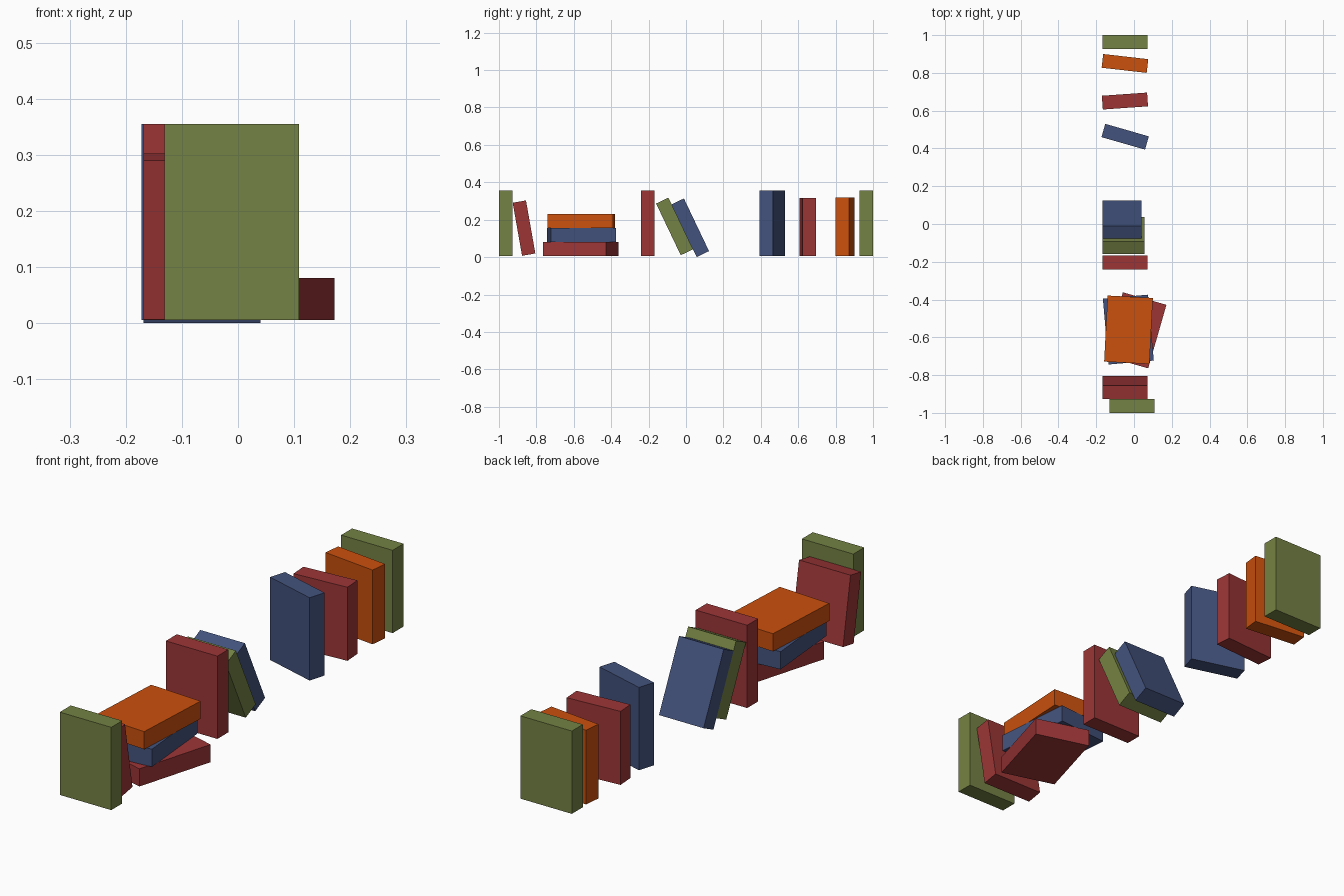
import bpy
import bmesh
from math import radians

if "Cube" in bpy.data.objects:
    bpy.data.objects.remove(bpy.data.objects["Cube"])


def material(name, rgb):
    m = bpy.data.materials.new(name)
    m.diffuse_color = (*rgb, 1.0)
    m.use_nodes = True
    m.node_tree.nodes["Principled BSDF"].inputs["Base Color"].default_value = m.diffuse_color
    return m


GREEN = material("olive green", (0.175, 0.223, 0.057))
RED = material("dark red", (0.335, 0.036, 0.037))
BLUE = material("slate blue", (0.057, 0.086, 0.205))
ORANGE = material("burnt orange", (0.60, 0.081, 0.004))


def book(name, mat, centre, size, lean=0, turn=0):
    """A plain box: lean tips the top towards -y, turn spins about z (degrees)."""
    mesh = bpy.data.meshes.new(name)
    bm = bmesh.new()
    bmesh.ops.create_cube(bm, size=1)
    bmesh.ops.scale(bm, vec=size, verts=bm.verts)
    bm.to_mesh(mesh)
    bm.free()
    mesh.materials.append(mat)
    ob = bpy.data.objects.new(name, mesh)
    ob.location = centre
    ob.rotation_euler = (radians(lean), 0, radians(turn))
    bpy.context.collection.objects.link(ob)


W, T, FLOOR = 0.24, 0.073, 0.006   # usual cover width, thickness, underside height


def upright(name, mat, x, y, top, turn=0):
    book(name, mat, (x, y, (FLOOR + top) / 2), (W, T, top - FLOOR), turn=turn)


# Upright books
upright("front_end_book", GREEN, -0.011, -0.9635, 0.355)
upright("middle_upright_book", RED, -0.048, -0.204, 0.355)
upright("turned_blue_book", BLUE, -0.047, 0.462, 0.355, -16)
upright("turned_red_book", RED, -0.048, 0.651, 0.316, 4)
upright("turned_orange_book", ORANGE, -0.048, 0.850, 0.319, -6.5)
upright("back_end_book", GREEN, -0.048, 0.9635, 0.355)

# Leaning books
book("leaning_red_book", RED, (-0.048, -0.866, 0.155), (W, 0.072, 0.288), lean=10)
book("leaning_green_book", GREEN, (-0.056, -0.061, 0.164), (0.224, T, 0.306), lean=25.5)
book("leaning_blue_book", BLUE, (-0.064, 0.023, 0.157), (0.208, T, 0.312), lean=25.5)

# Flat stack: material, x, y, turn
stack = [("bottom", RED, 0.008, -0.563, -16),
         ("middle", BLUE, -0.030, -0.559, 5),
         ("top", ORANGE, -0.029, -0.560, -3)]
for i, (label, mat, x, y, turn) in enumerate(stack):
    book(label + "_stacked_book", mat, (x, y, FLOOR + 0.075 * (i + 0.5)),
         (W, 0.35, 0.0745), turn=turn)
